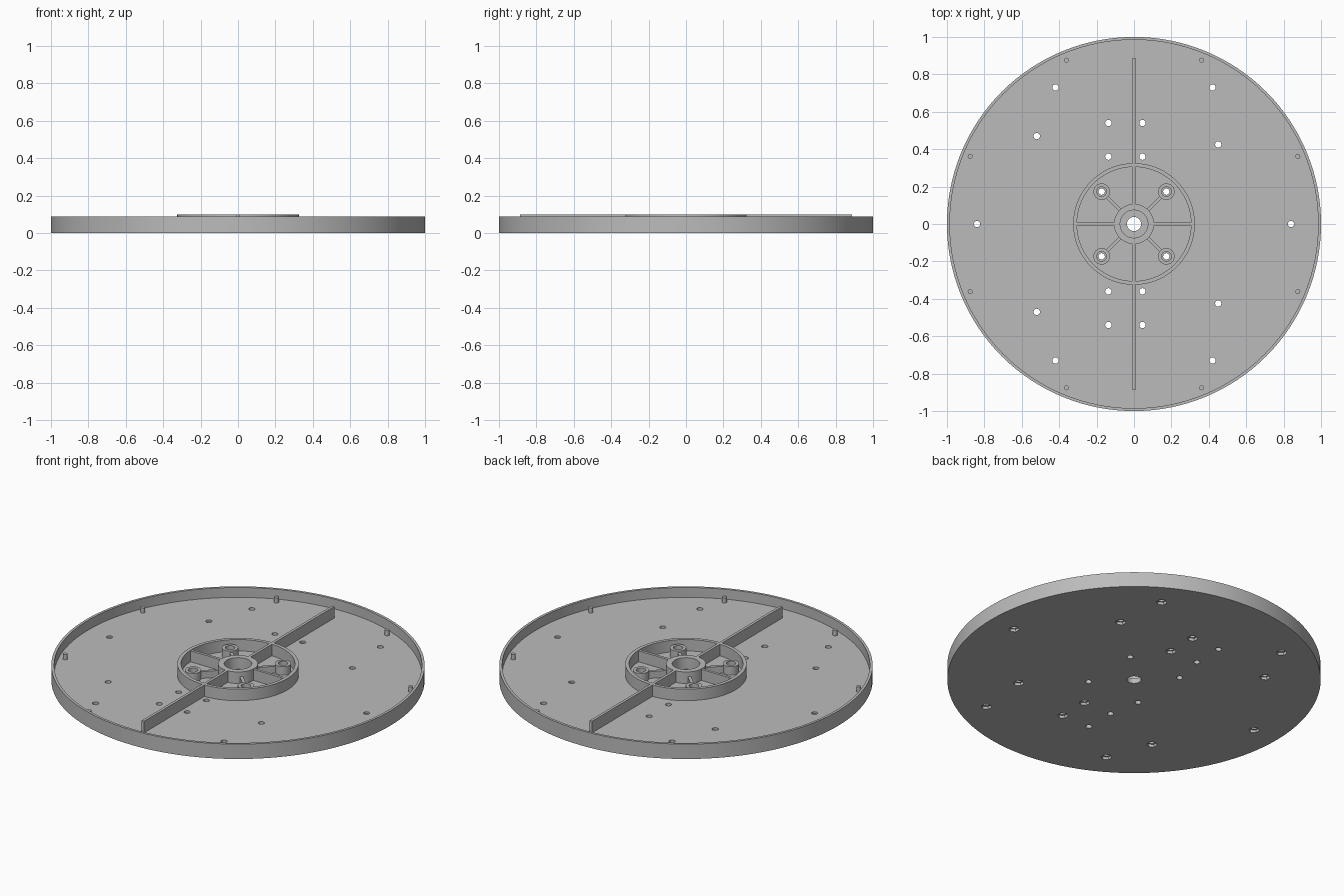
import bpy, bmesh, math
from mathutils import Matrix

if "Cube" in bpy.data.objects:
    bpy.data.objects.remove(bpy.data.objects["Cube"])

grey = bpy.data.materials.new("mid grey")
grey.use_nodes = True
COLOUR = (0.5, 0.5, 0.5, 1)
grey.diffuse_color = COLOUR
grey.node_tree.nodes["Principled BSDF"].inputs["Base Color"].default_value = COLOUR

FLOOR, RIM_TOP, HUB_TOP = 0.03, 0.088, 0.098
SINK = 0.025  # raised parts start slightly inside the floor


def finish(name, bm):
    bmesh.ops.recalc_face_normals(bm, faces=bm.faces)
    mesh = bpy.data.meshes.new(name)
    bm.to_mesh(mesh)
    bm.free()
    mesh.materials.append(grey)
    obj = bpy.data.objects.new(name, mesh)
    bpy.context.collection.objects.link(obj)
    return obj


def smooth(obj):
    bpy.ops.object.select_all(action="DESELECT")
    obj.select_set(True)
    bpy.context.view_layer.objects.active = obj
    bpy.ops.object.shade_smooth_by_angle(angle=math.radians(30))


def lathe(name, profile, steps, x=0, y=0):
    """Spin a closed (radius, height) outline about the vertical axis."""
    bm = bmesh.new()
    rings = []
    for i in range(steps):
        a = math.tau * i / steps
        rings.append([bm.verts.new((x + r * math.cos(a), y + r * math.sin(a), z))
                      for r, z in profile])
    n = len(profile)
    for i in range(steps):
        p, q = rings[i], rings[(i + 1) % steps]
        for j in range(n):
            k = (j + 1) % n
            bm.faces.new((p[j], q[j], q[k], p[k]))
    return finish(name, bm)


def tube(name, outer, inner, low, high, steps, x=0, y=0):
    obj = lathe(name, [(inner, low), (outer, low), (outer, high), (inner, high)], steps, x, y)
    smooth(obj)
    return obj


def posts(name, places, sides, low, high):
    """Upright prisms at each (x, y, radius)."""
    bm = bmesh.new()
    for x, y, r in places:
        bmesh.ops.create_cone(bm, cap_ends=True, segments=sides, radius1=r, radius2=r,
                              depth=high - low,
                              matrix=Matrix.Translation((x, y, (low + high) / 2)))
    return finish(name, bm)


def rib(name, start, end, width, top, angle):
    """Upright wall running outwards from the centre at an angle."""
    bm = bmesh.new()
    m = (Matrix.Rotation(math.radians(angle), 4, "Z")
         @ Matrix.Translation(((start + end) / 2, 0, (SINK + top) / 2))
         @ Matrix.Diagonal((end - start, width, top - SINK, 1)))
    bmesh.ops.create_cube(bm, size=1, matrix=m)
    return finish(name, bm)


def cut(obj, cutter):
    mod = obj.modifiers.new("cut", "BOOLEAN")
    mod.operation, mod.solver, mod.object = "DIFFERENCE", "EXACT", cutter
    bpy.ops.object.select_all(action="DESELECT")
    obj.select_set(True)
    bpy.context.view_layer.objects.active = obj
    bpy.ops.object.modifier_apply(modifier=mod.name)
    bpy.data.objects.remove(cutter)


# Round tray with its thin rim
tray = lathe("tray", [(0.038, 0), (1, 0), (1, RIM_TOP), (0.985, RIM_TOP),
                      (0.985, FLOOR), (0.038, FLOOR)], 128)

# Screw holes, the outer ones with six-sided pockets underneath
pocketed = [(-0.84, 0), (0.84, 0)]
plain = []
for s in (-1, 1):
    pocketed += [(-0.42, 0.73 * s), (0.42, 0.73 * s), (-0.52, 0.47 * s),
                 (0.45, 0.425 * s), (0.045, 0.36 * s), (0.045, 0.54 * s)]
    plain += [(-0.137, 0.36 * s), (-0.137, 0.54 * s)]
bosses = [(0.173 * i, 0.173 * j) for i in (-1, 1) for j in (-1, 1)]
cut(tray, posts("hole_cutter", [(x, y, 0.017) for x, y in pocketed + plain + bosses],
                20, -0.05, 0.06))
cut(tray, posts("pocket_cutter", [(x, y, 0.029) for x, y in pocketed], 6, -0.05, 0.016))
smooth(tray)

# Hub rings
tube("hub_ring", 0.325, 0.305, SINK, HUB_TOP, 96)
tube("centre_bearing_ring", 0.107, 0.074, SINK, HUB_TOP, 64)

# Screw bosses and their diagonal ribs
for n, (x, y) in enumerate(bosses):
    tube(f"screw_boss_{n + 1}", 0.044, 0.026, SINK, 0.08, 32, x, y)
    rib(f"diagonal_rib_{n + 1}", 0.1, 0.204, 0.018, 0.07, 45 + math.degrees(math.atan2(y, x)) - 45)

# Straight ribs: short ones inside the hub, long ones across the tray
for n, angle in enumerate((0, 180)):
    rib(f"short_rib_{n + 1}", 0.1, 0.31, 0.016, HUB_TOP - 0.003, angle)
    rib(f"long_rib_{n + 1}", 0.1, 0.888, 0.016, HUB_TOP, angle + 90)

# Locating pins close to the rim
pins = [(a * i, b * j, 0.013) for a, b in ((0.362, 0.876), (0.876, 0.362))
        for i in (-1, 1) for j in (-1, 1)]
smooth(posts("locating_pins", pins, 20, SINK, 0.06))
